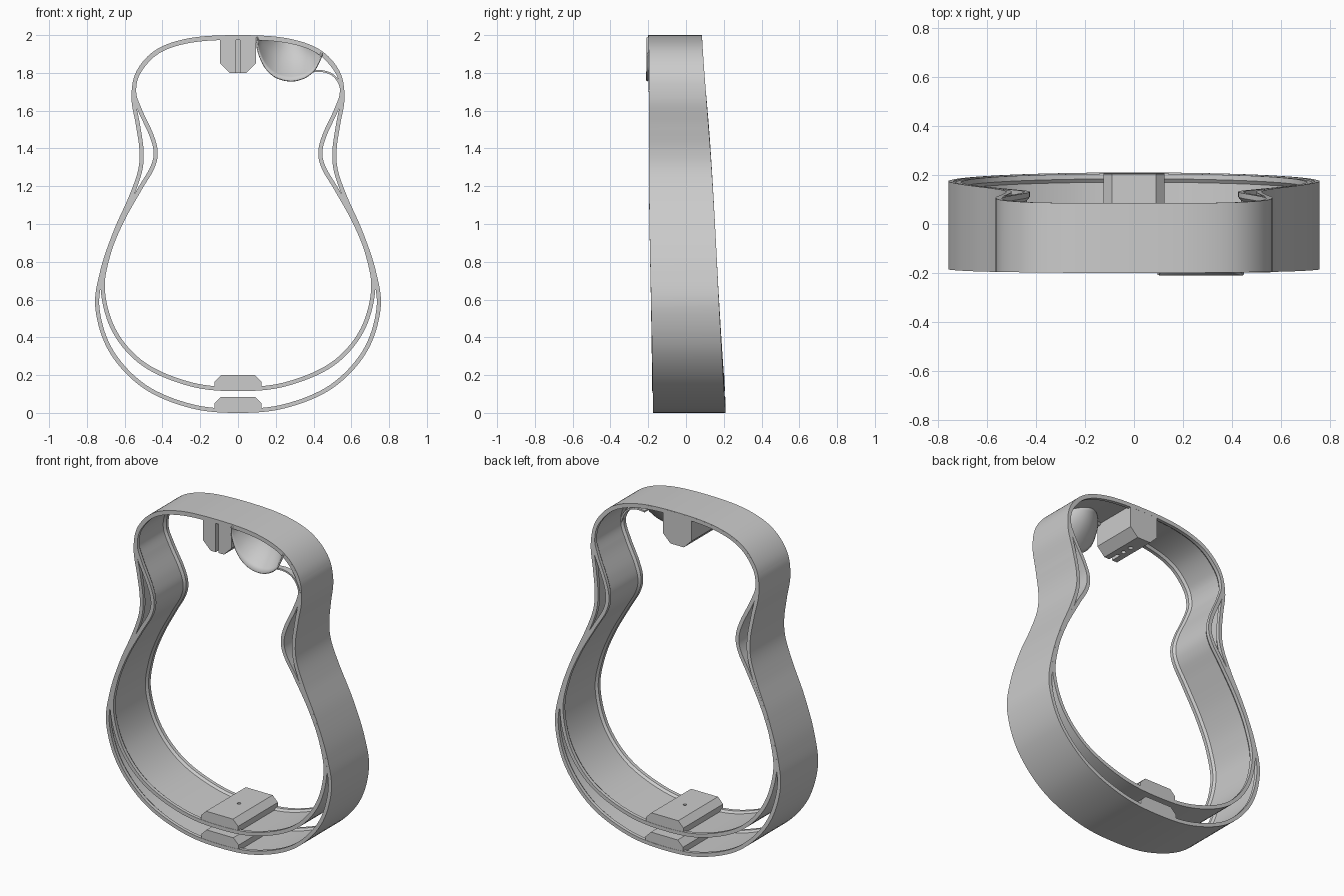
import bpy, bmesh, math
from mathutils import Vector

if "Cube" in bpy.data.objects:
    bpy.data.objects.remove(bpy.data.objects["Cube"])

# Half outlines (x, z) of the two body sizes, bottom centre to top centre
LARGE = [(0, 0), (.25, .025), (.5, .13), (.68, .32), (.755, .55), (.73, .75), (.66, .96),
         (.58, 1.14), (.53, 1.28), (.522, 1.39), (.54, 1.52), (.564, 1.67), (.537, 1.81),
         (.43, 1.925), (.25, 1.985), (0, 2.0)]
SMALL = [(0, .115), (.25, .14), (.5, .245), (.66, .42), (.726, .64), (.70, .83), (.63, 1.01),
         (.53, 1.19), (.465, 1.3), (.447, 1.38), (.47, 1.47), (.53, 1.6), (.561, 1.7), (.535, 1.81),
         (.428, 1.923), (.25, 1.982), (0, 1.997)]


def front(x, z):
    return -0.2 + 0.025 * max(0, 1 - z / 1.2) ** 2 + 0.015 * x * x


def back(x, z):
    return 0.21 - 0.0625 * z + 0.012 * (1 - (z - 1) ** 2) - 0.015 * x * x


def spline(pts, closed, n=8):
    """Catmull-Rom samples through 2D points."""
    p = [Vector(q) for q in pts]
    m = len(p)
    get = (lambda i: p[i % m]) if closed else (lambda i: p[max(0, min(m - 1, i))])
    out = []
    for i in range(m if closed else m - 1):
        a, b, c, d = get(i - 1), get(i), get(i + 1), get(i + 2)
        for k in range(n):
            t = k / n
            out.append(0.5 * (2 * b + (c - a) * t + (2 * a - 5 * b + 4 * c - d) * t * t
                              + (3 * b - a - 3 * c + d) * t ** 3))
    return out if closed else out + [p[-1]]


def outline(half):
    return spline(half + [(-x, z) for x, z in half[-2:0:-1]], True)


def make(name, verts, faces, smooth=True):
    me = bpy.data.meshes.new(name)
    me.from_pydata([tuple(v) for v in verts], [], faces)
    bm = bmesh.new()
    bm.from_mesh(me)
    bmesh.ops.recalc_face_normals(bm, faces=bm.faces)
    bm.to_mesh(me)
    bm.free()
    ob = bpy.data.objects.new(name, me)
    bpy.context.collection.objects.link(ob)
    if smooth:
        bpy.ops.object.select_all(action='DESELECT')
        ob.select_set(True)
        bpy.context.view_layer.objects.active = ob
        bpy.ops.object.shade_smooth_by_angle(angle=math.radians(35))
    return ob


def sweep(name, path, section, closed=True):
    """Sweep section(x, z) -> [(inset, y)...] along a path in the xz plane."""
    n, verts, faces = len(path), [], []
    for i, p in enumerate(path):
        a, b = (path[i - 1], path[(i + 1) % n]) if closed else (path[max(0, i - 1)], path[min(n - 1, i + 1)])
        t = (b - a).normalized()
        inward = Vector((-t.y, t.x))
        sec = section(p.x, p.y)
        for d, y in sec:
            q = p + inward * d
            verts.append((q.x, y, q.y))
    k = len(sec)
    for i in range(n if closed else n - 1):
        j = (i + 1) % n
        for s in range(k):
            r = (s + 1) % k
            faces.append((i * k + s, i * k + r, j * k + r, j * k + s))
    if not closed:
        faces += [tuple(range(k)), tuple(range((n - 1) * k, n * k))]
    return make(name, verts, faces)


def prism(name, profile, y0, y1):
    n = len(profile)
    verts = [(x, y, z) for y in (y0, y1) for x, z in profile]
    faces = [tuple(range(n)), tuple(range(n, 2 * n))]
    faces += [(i, (i + 1) % n, n + (i + 1) % n, n + i) for i in range(n)]
    return make(name, verts, faces, False)


def cut(ob, cutter):
    mod = ob.modifiers.new("cut", 'BOOLEAN')
    mod.operation, mod.object, mod.solver = 'DIFFERENCE', cutter, 'EXACT'
    bpy.context.view_layer.objects.active = ob
    bpy.ops.object.modifier_apply(modifier=mod.name)
    bpy.data.objects.remove(cutter)


def drill(ob, x, y, z, r, depth):
    bpy.ops.mesh.primitive_cylinder_add(vertices=24, radius=r, depth=depth, location=(x, y, z))
    cut(ob, bpy.context.object)


# Bent sides and their front and back linings, for both sizes
W, L, H = 0.011, 0.022, 0.035
for size, half in (("large", LARGE), ("small", SMALL)):
    path = outline(half)
    sweep(size + "_side", path, lambda x, z: [(0, front(x, z)), (0, back(x, z)),
                                              (W, back(x, z)), (W, front(x, z))])
    sweep(size + "_front_lining", path, lambda x, z: [(W, front(x, z)), (L, front(x, z)),
                                                      (L, front(x, z) + H * .6), (W, front(x, z) + H)])
    sweep(size + "_back_lining", path, lambda x, z: [(W, back(x, z)), (L, back(x, z)),
                                                     (L, back(x, z) - H * .6), (W, back(x, z) - H)])
    # Tail block with a pin hole
    b = half[0][1]
    tail = prism(size + "_tail_block", [(-.125, b + .012), (.125, b + .012), (.125, b + .05),
                                        (.09, b + .085), (-.09, b + .085), (-.125, b + .05)],
                 front(0, b) + .002, back(0, b) - .002)
    drill(tail, 0, 0.01, b + .06, .01, .2)

# Neck block with front slot and two bolt holes
neck = prism("neck_block", [(-.095, 1.99), (-.095, 1.85), (-.045, 1.8), (.045, 1.8),
                            (.095, 1.85), (.095, 1.99)], -.199, .085)
cut(neck, prism("slot_cutter", [(-.01, 1.7), (.01, 1.7), (.01, 1.985), (-.01, 1.985)], -.3, -.13))
for y in (-.09, -.03):
    drill(neck, 0, y, 1.8, .013, .1)

# Scooped cutaway: sheet lofted from the front arc to an arch on the side
arc = spline([(.1, 1.985), (.105, 1.92), (.14, 1.835), (.2, 1.777), (.28, 1.757), (.35, 1.773),
              (.4, 1.81), (.425, 1.85), (.445, 1.895)], False, 6)
top = [p for p in outline(SMALL) if p.x >= 0 and p.y > 1.85]
verts, faces, rows = [], [], 10
for i, p in enumerate(arc):
    t = i / (len(arc) - 1)
    x = .1 + .345 * t
    z = min(top, key=lambda q: abs(q.x - x))
    lo = max((q for q in top if q.x <= x), key=lambda q: q.x)
    hi = min((q for q in top if q.x >= x), key=lambda q: q.x)
    f = (x - lo.x) / max(hi.x - lo.x, 1e-6)
    a = Vector((p.x, -.208, p.y))
    e = Vector((x, -.2 + .14 * math.sin(math.pi * t), lo.y + (hi.y - lo.y) * f - .006))
    for r in range(rows + 1):
        s = r / rows
        v = a.lerp(e, s)
        v.y += .03 * math.sin(math.pi * s) * math.sin(math.pi * t)
        verts.append(v)
n = rows + 1
for i in range(len(arc) - 1):
    for r in range(rows):
        faces.append((i * n + r, i * n + r + 1, (i + 1) * n + r + 1, (i + 1) * n + r))
scoop = make("cutaway_scoop", verts, faces)
solid = scoop.modifiers.new("thickness", 'SOLIDIFY')
solid.thickness, solid.offset = .008, 0

# Small lining joining the scoop to the side
sweep("scoop_lining", spline([(.39, 1.802), (.44, 1.805), (.49, 1.79), (.525, 1.755), (.547, 1.70)], False),
      lambda x, z: [(0, -.198), (.01, -.198), (.01, -.16), (0, -.16)], False)
